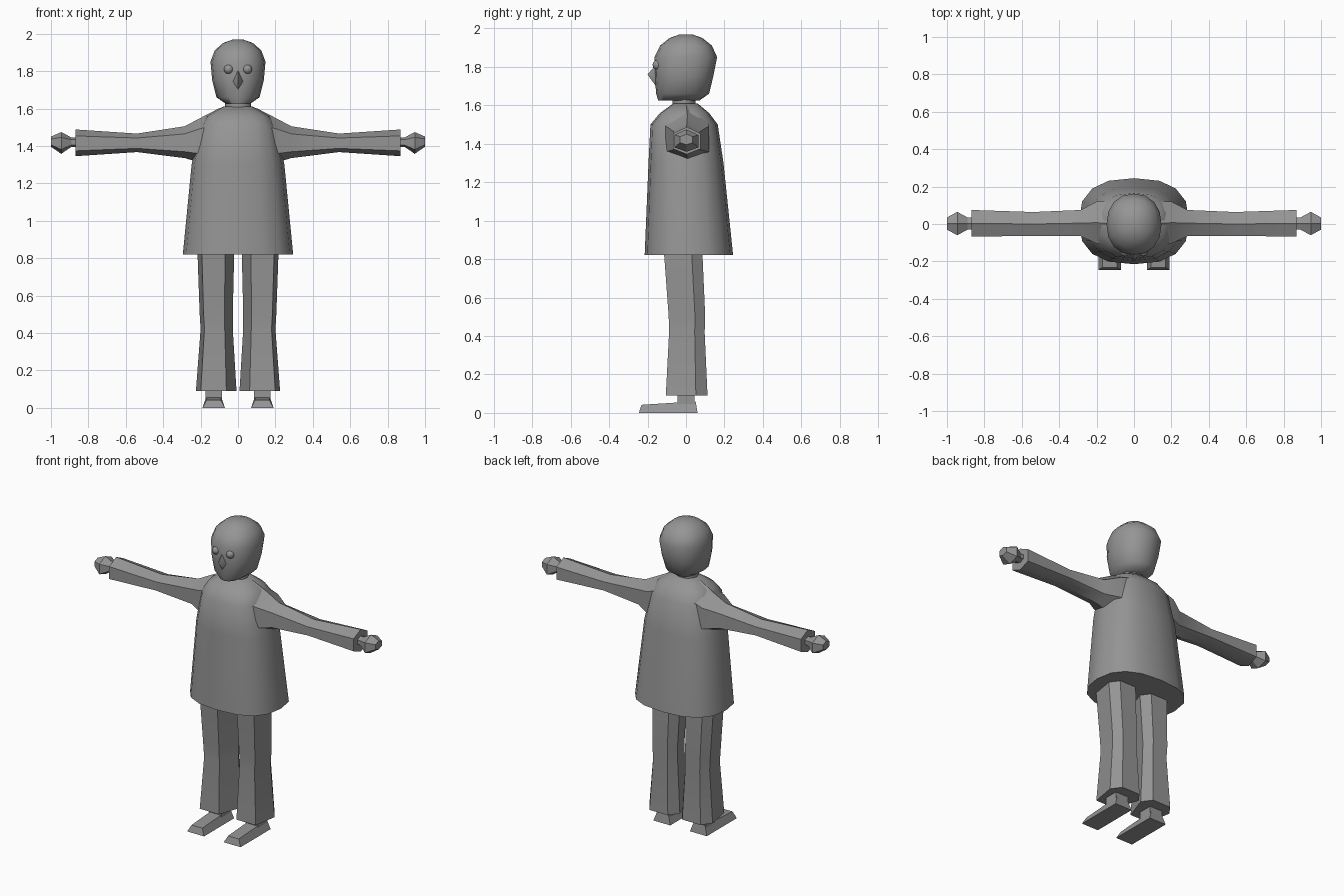
import bpy, bmesh, math
from mathutils import Vector

if "Cube" in bpy.data.objects:
    bpy.data.objects.remove(bpy.data.objects["Cube"])

grey = bpy.data.materials.new("mid grey")
grey.use_nodes = True
grey.diffuse_color = (0.3, 0.3, 0.3, 1)
grey.node_tree.nodes["Principled BSDF"].inputs["Base Color"].default_value = (0.3, 0.3, 0.3, 1)


def finish(name, bm, angle):
    bmesh.ops.recalc_face_normals(bm, faces=bm.faces)
    me = bpy.data.meshes.new(name)
    bm.to_mesh(me)
    bm.free()
    me.materials.append(grey)
    me.shade_smooth()
    me.set_sharp_from_angle(angle=math.radians(angle))
    ob = bpy.data.objects.new(name, me)
    bpy.context.collection.objects.link(ob)
    return ob


def loft(name, rings, angle=35):
    bm = bmesh.new()
    loops = [[bm.verts.new(p) for p in ring] for ring in rings]
    for a, b in zip(loops, loops[1:]):
        for i in range(len(a)):
            j = (i + 1) % len(a)
            bm.faces.new((a[i], a[j], b[j], b[i]))
    bm.faces.new(loops[0])
    bm.faces.new(loops[-1])
    return finish(name, bm, angle)


def oval(z, rx, y0, y1, n=12, power=1.0):
    """Level ring spanning y0..y1; power below 1 makes it boxier."""
    ring = []
    for i in range(n):
        a = math.tau * i / n
        c, s = math.cos(a), math.sin(a)
        x = math.copysign(abs(c) ** power, c) * rx
        y = math.copysign(abs(s) ** power, s) * (y1 - y0) / 2 + (y0 + y1) / 2
        ring.append((x, y, z))
    return ring


def arm_ring(side, x, y0, y1, z0, z1):
    """Six-sided upright ring with points at top and bottom."""
    ym, h = (y0 + y1) / 2, z1 - z0
    return [(side * x, y, z) for y, z in (
        (ym, z1), (y1, z0 + 0.76 * h), (y1, z0 + 0.2 * h),
        (ym, z0), (y0, z0 + 0.2 * h), (y0, z0 + 0.76 * h))]


def leg_ring(side, z, x0, x1, y0, y1):
    """Six-sided level ring with a broad front and back."""
    w, ys = x1 - x0, y0 + 0.72 * (y1 - y0)
    return [(side * x, y, z) for x, y in (
        (x0 + 0.25 * w, y0), (x1 - 0.12 * w, y0), (x1, ys),
        (x1 - 0.2 * w, y1), (x0 + 0.2 * w, y1), (x0, ys))]


# Tunic, neck and head
loft("tunic", [oval(*r, n=16, power=0.8) for r in (
    (0.82, 0.295, -0.215, 0.245), (1.3, 0.248, -0.195, 0.195),
    (1.5, 0.205, -0.185, 0.165), (1.56, 0.17, -0.135, 0.12),
    (1.61, 0.08, -0.065, 0.06))], 45)
loft("neck", [oval(*r) for r in ((1.57, 0.07, -0.07, 0.05), (1.66, 0.07, -0.07, 0.05))])
loft("head", [oval(*r, n=16, power=0.9) for r in (
    (1.625, 0.065, -0.145, 0.07), (1.66, 0.115, -0.155, 0.12),
    (1.75, 0.138, -0.163, 0.142), (1.85, 0.147, -0.165, 0.162),
    (1.91, 0.125, -0.135, 0.135), (1.95, 0.08, -0.085, 0.085),
    (1.968, 0.03, -0.035, 0.035))], 50)

# Nose wedge
bm = bmesh.new()
tip = bm.verts.new((0, -0.2, 1.76))
base = [bm.verts.new(p) for p in (
    (0, -0.15, 1.82), (0.035, -0.145, 1.74), (0, -0.15, 1.69), (-0.035, -0.145, 1.74))]
for i in range(4):
    bm.faces.new((tip, base[i], base[(i + 1) % 4]))
bm.faces.new(base)
finish("nose", bm, 60)

for side, word in ((1, "left"), (-1, "right")):
    # Eye
    bm = bmesh.new()
    bmesh.ops.create_uvsphere(bm, u_segments=8, v_segments=6, radius=0.026)
    bmesh.ops.translate(bm, verts=bm.verts, vec=Vector((side * 0.05, -0.148, 1.81)))
    finish(word + "_eye", bm, 60)

    # Sleeve and hand
    loft(word + "_sleeve", [arm_ring(side, *r) for r in (
        (0.1, -0.12, 0.12, 1.28, 1.602), (0.2, -0.105, 0.12, 1.31, 1.55),
        (0.285, -0.065, 0.075, 1.335, 1.505), (0.54, -0.064, 0.064, 1.367, 1.466),
        (0.87, -0.067, 0.075, 1.345, 1.488))], 40)
    loft(word + "_hand", [arm_ring(side, *r) for r in (
        (0.84, -0.03, 0.035, 1.395, 1.445), (0.89, -0.03, 0.035, 1.395, 1.445),
        (0.945, -0.06, 0.065, 1.358, 1.474), (1.0, -0.03, 0.035, 1.395, 1.45))], 20)

    # Trouser leg
    loft(word + "_trouser_leg", [leg_ring(side, *r) for r in (
        (0.09, 0.008, 0.225, -0.105, 0.112), (0.42, 0.028, 0.2, -0.088, 0.097),
        (0.5, 0.028, 0.205, -0.09, 0.1), (0.84, 0.02, 0.217, -0.115, 0.085))], 25)

    # Ankle and shoe
    loft(word + "_ankle", [[(side * x, y, z) for x, y in (
        (0.085, -0.045), (0.175, -0.045), (0.175, 0.045), (0.085, 0.045))]
        for z in (0.04, 0.12)], 20)
    loft(word + "_shoe", [
        [(side * x, y, 0) for x, y in ((0.07, -0.245), (0.19, -0.245), (0.19, 0.06), (0.07, 0.06))],
        [(side * x, y, z) for x, y, z in (
            (0.092, -0.232, 0.042), (0.168, -0.232, 0.042),
            (0.17, 0.05, 0.06), (0.09, 0.05, 0.06))]], 20)
